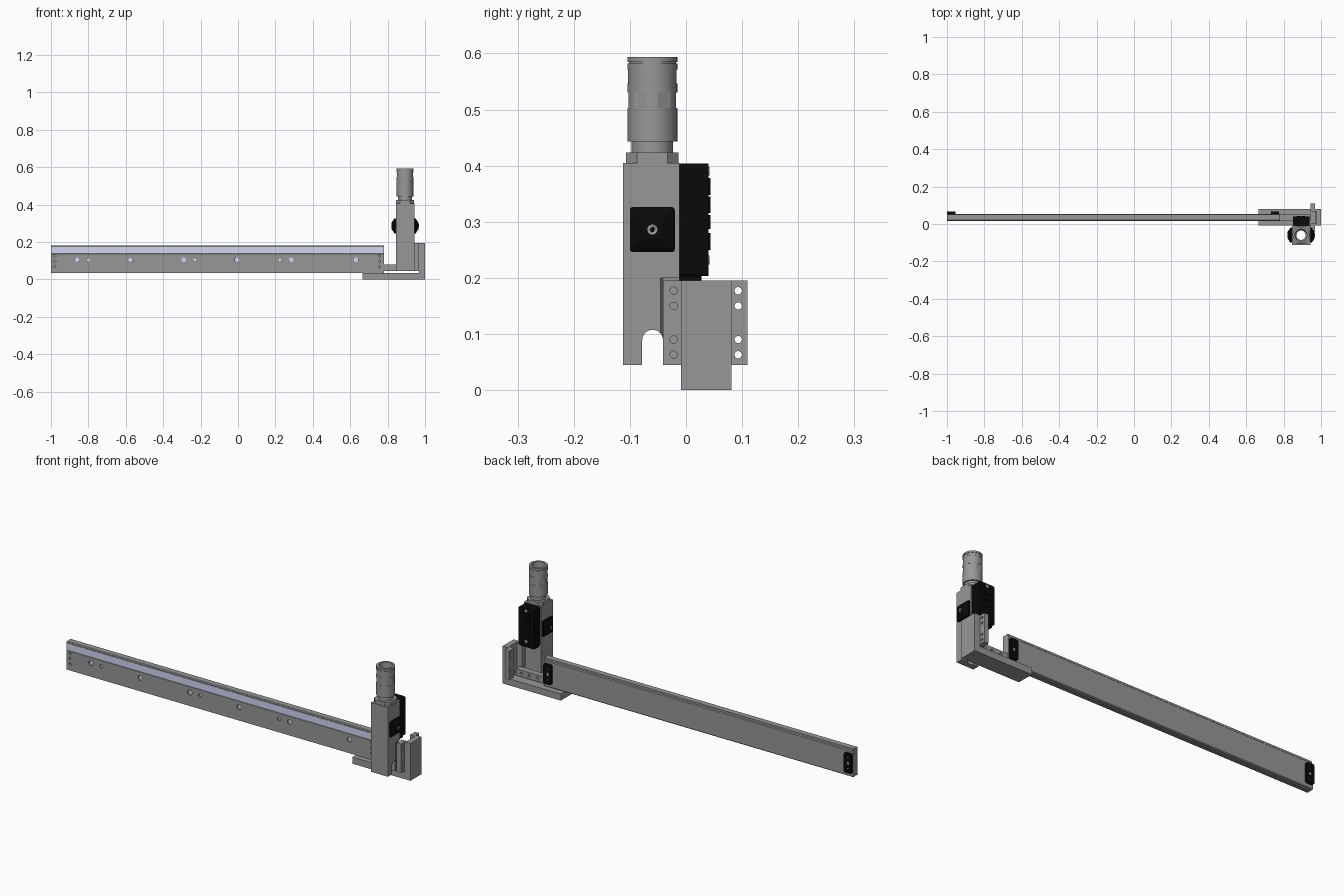
import bpy, bmesh, math
from mathutils import Vector

if "Cube" in bpy.data.objects:
    bpy.data.objects.remove(bpy.data.objects["Cube"])


def material(name, col):
    m = bpy.data.materials.new(name)
    m.diffuse_color = (*col, 1)
    m.use_nodes = True
    m.node_tree.nodes["Principled BSDF"].inputs["Base Color"].default_value = m.diffuse_color
    return m


BLACK = material("black_plastic", (0.003, 0.003, 0.003))
LILAC = material("lilac_steel", (0.64, 0.68, 0.90))
GREY = material("dark_grey_metal", (0.31, 0.31, 0.31))
AX, AY = 0.893, -0.06          # tower axis


def finish(name, bm, mat=None, smooth=False):
    bmesh.ops.recalc_face_normals(bm, faces=bm.faces)
    me = bpy.data.meshes.new(name)
    bm.to_mesh(me)
    bm.free()
    ob = bpy.data.objects.new(name, me)
    bpy.context.collection.objects.link(ob)
    me.materials.append(mat or GREY)
    if smooth:
        activate(ob)
        bpy.ops.object.shade_smooth_by_angle(angle=math.radians(30))
    return ob


def activate(ob):
    bpy.ops.object.select_all(action='DESELECT')
    ob.select_set(True)
    bpy.context.view_layer.objects.active = ob


def prism(name, pts, axis, lo, hi, mat=None, smooth=False):
    """Extrude a 2D outline along an axis (outline is yz, xz or xy)."""
    bm = bmesh.new()
    put = {'x': lambda p, d: (d, p[0], p[1]),
           'y': lambda p, d: (p[0], d, p[1]),
           'z': lambda p, d: (p[0], p[1], d)}[axis]
    f = bm.faces.new([bm.verts.new(put(p, lo)) for p in pts])
    r = bmesh.ops.extrude_face_region(bm, geom=[f])
    step = Vector(put((0, 0), hi - lo))
    bmesh.ops.translate(bm, vec=step, verts=[v for v in r['geom'] if isinstance(v, bmesh.types.BMVert)])
    return finish(name, bm, mat, smooth)


def box(name, x, y, z, mat=None):
    return prism(name, [(x[0], y[0]), (x[1], y[0]), (x[1], y[1]), (x[0], y[1])], 'z', *z, mat)


def circle(a, b, r, n=24):
    return [(a + r * math.cos(2 * math.pi * i / n), b + r * math.sin(2 * math.pi * i / n)) for i in range(n)]


def rounded(a0, a1, b0, b1, r, n=5):
    pts = []
    for k, (a, b) in enumerate([(a1 - r, b1 - r), (a0 + r, b1 - r), (a0 + r, b0 + r), (a1 - r, b0 + r)]):
        for i in range(n + 1):
            t = math.pi / 2 * (k + i / n)
            pts.append((a + r * math.cos(t), b + r * math.sin(t)))
    return pts


def rod(name, a, b, r, axis, lo, hi, mat=None, n=24):
    return prism(name, circle(a, b, r, n), axis, lo, hi, mat, True)


def cut(ob, *cutters):
    for c in cutters:
        m = ob.modifiers.new("cut", 'BOOLEAN')
        m.operation, m.solver, m.object = 'DIFFERENCE', 'EXACT', c
        activate(ob)
        bpy.ops.object.modifier_apply(modifier=m.name)
        bpy.data.objects.remove(c)


def frustum(name, sx):
    """Square side cover tapering outward to a small centre pad."""
    bm = bmesh.new()
    x0 = AX + sx * 0.048
    rings = []
    for d, h, r in [(0, 0.04, 0.005), (0.009, 0.04, 0.005), (0.024, 0.017, 0.004)]:
        pts = rounded(AY - h, AY + h, 0.286 - h, 0.286 + h, r, 3)
        rings.append([bm.verts.new((x0 + sx * d, *p)) for p in pts])
    for a, b in zip(rings, rings[1:]):
        for i in range(len(a)):
            j = (i + 1) % len(a)
            bm.faces.new((a[i], a[j], b[j], b[i]))
    bm.faces.new(rings[0])
    bm.faces.new(rings[-1])
    return finish(name, bm, BLACK)


def lathe(name, prof, n=48):
    bm = bmesh.new()
    vs = [bm.verts.new((AX + r, AY, z)) for r, z in prof]
    es = [bm.edges.new((vs[i], vs[(i + 1) % len(vs)])) for i in range(len(vs))]
    bmesh.ops.spin(bm, geom=vs + es, cent=(AX, AY, 0), axis=(0, 0, 1), angle=2 * math.pi, steps=n)
    bmesh.ops.remove_doubles(bm, verts=bm.verts, dist=1e-5)
    return finish(name, bm)


# long rail: grooved cross-section, blind screw holes in the front
rail = prism("rail", [(0.017, 0.035), (0.026, 0.035), (0.026, 0.041), (0.032, 0.041), (0.032, 0.035),
                      (0.050, 0.035), (0.054, 0.039), (0.054, 0.168), (0.050, 0.172), (0.050, 0.182),
                      (0.021, 0.182), (0.017, 0.178), (0.017, 0.173), (0.021, 0.171), (0.021, 0.137),
                      (0.017, 0.135)], 'x', -1, 0.78)
holes = [(x, 0.105, 0.013) for x in (-0.86, -0.575, -0.29, -0.005, 0.285, 0.63)]
holes += [(x, 0.105, 0.009) for x in (-0.80, -0.23, 0.225)]
holes += [(x, z, 0.006) for x in (-0.98, 0.757) for z in (0.125, 0.098, 0.068)]
for i, (x, z, r) in enumerate(holes):
    cut(rail, rod("hole", x, z, r, 'y', 0.0, 0.03))
    if r > 0.008:
        rod(f"rail_screw_{i}", x, z, r * 0.95, 'y', 0.024, 0.031, LILAC)
prism("rail_running_strip", [(0.0175, 0.137), (0.022, 0.137), (0.022, 0.172), (0.0175, 0.172)],
      'x', -1, 0.78, LILAC)

# rear end caps on the rail
for i, x in enumerate((-0.999, 0.732)):
    cap = prism(f"rail_end_cap_{i}", rounded(x, x + 0.044, 0.055, 0.158, 0.008), 'y', 0.053, 0.067, BLACK)
    for z, r in ((0.078, 0.006), (0.106, 0.011), (0.135, 0.006)):
        cut(cap, rod("hole", x + 0.022, z, r, 'y', 0.058, 0.08))
        rod(f"cap_screw_{i}", x + 0.022, z, r * 0.8, 'y', 0.055, 0.062)

# L bracket: base bar and upright channel with drilled flanges
box("bracket_base", (0.665, 1.0), (-0.009, 0.081), (0, 0.034))
upright = prism("bracket_upright",
                [(1.0, -0.009), (1.0, 0.081), (0.967, 0.081), (0.967, 0.11), (0.943, 0.11), (0.943, 0.068),
                 (0.972, 0.068), (0.972, 0.003), (0.943, 0.003), (0.943, -0.041), (0.967, -0.041),
                 (0.967, -0.009)], 'z', 0.045, 0.195)
box("bracket_foot", (0.967, 1.0), (-0.009, 0.081), (0.034, 0.0455))
for y in (-0.022, 0.093):
    for z in (0.063, 0.09, 0.15, 0.177):
        cut(upright, rod("hole", y, z, 0.0065, 'x', 0.93, 0.98))

# low drilled plate joining the rail end to the upright
link = box("link_plate", (0.78, 0.945), (0.018, 0.05), (0.045, 0.08))
for x in (0.82, 0.87, 0.915):
    cut(link, rod("hole", x, 0.062, 0.007, 'y', 0.03, 0.06))

# square tower: bored through, with an arched slot at the foot
tower = box("tower", (0.845, 0.9425), (-0.112, -0.012), (0.045, 0.405))
arch = [(-0.078, 0.0), (-0.041, 0.0)]
arch += [(-0.0595 + 0.0185 * math.cos(t * math.pi / 12), 0.089 + 0.0185 * math.sin(t * math.pi / 12)) for t in range(13)]
cut(tower, rod("bore", AX, AY, 0.025, 'z', 0, 0.5, n=40),
    prism("slot", arch, 'x', 0.8, 1.0),
    prism("relief", [(0.96, -0.055), (0.96, 0.0), (0.935, 0.0), (0.935, -0.041)], 'z', 0.0, 0.2))

# chamfered collar and turned barrel on top
c, k = 0.047, 0.027
oct8 = [(c, -k), (c, k), (k, c), (-k, c), (-c, k), (-c, -k), (-k, -c), (k, -c)]
collar = prism("collar", [(AX + a, AY + b) for a, b in oct8], 'z', 0.405, 0.423)
cut(collar, rod("bore", AX, AY, 0.025, 'z', 0.3, 0.5, n=40))
barrel = lathe("barrel", [(0.025, 0.423), (0.037, 0.423), (0.037, 0.443), (0.0445, 0.443), (0.0445, 0.546),
                          (0.0435, 0.546), (0.0435, 0.571), (0.0445, 0.571), (0.0445, 0.582), (0.042, 0.582),
                          (0.042, 0.585), (0.0445, 0.585), (0.0445, 0.594), (0.033, 0.594), (0.031, 0.56),
                          (0.025, 0.55)])
# wrench flats around the barrel
for i in range(6):
    f = box("flat", (0.0425, 0.06), (-0.03, 0.03), (0.503, 0.53))
    f.rotation_euler.z = math.pi / 6 + i * math.pi / 3
    f.location = (AX, AY, 0)
    cut(barrel, f)
activate(barrel)
bpy.ops.object.shade_smooth_by_angle(angle=math.radians(12))

# tapered side covers with centre screws
for n, sx in (("left", -1), ("right", 1)):
    frustum(f"{n}_cover", sx)
    a, b = sorted((AX + sx * 0.06, AX + sx * 0.0735))
    screw = rod(f"{n}_cover_screw", AY, 0.286, 0.009, 'x', a, b)
    cut(screw, rod("socket", AY, 0.286, 0.0045, 'x', AX + sx * 0.073 - 0.004, AX + sx * 0.073 + 0.004, n=6))

# black rear housing with pads and screws
prism("rear_housing", rounded(0.849, 0.937, 0.203, 0.404, 0.008), 'y', -0.012, 0.040, BLACK)
box("housing_foot", (0.855, 0.931), (-0.012, 0.028), (0.195, 0.206), BLACK)
for i, (lo, hi) in enumerate([(0.25, 0.28), (0.287, 0.312), (0.316, 0.345), (0.348, 0.378)]):
    prism(f"housing_pad_{i}", rounded(0.872, 0.914, lo, hi, 0.004), 'y', 0.039, 0.0435, BLACK)
for i, z in enumerate((0.232, 0.390)):
    rod(f"housing_screw_{i}", AX, z, 0.008, 'y', 0.035, 0.0415)
